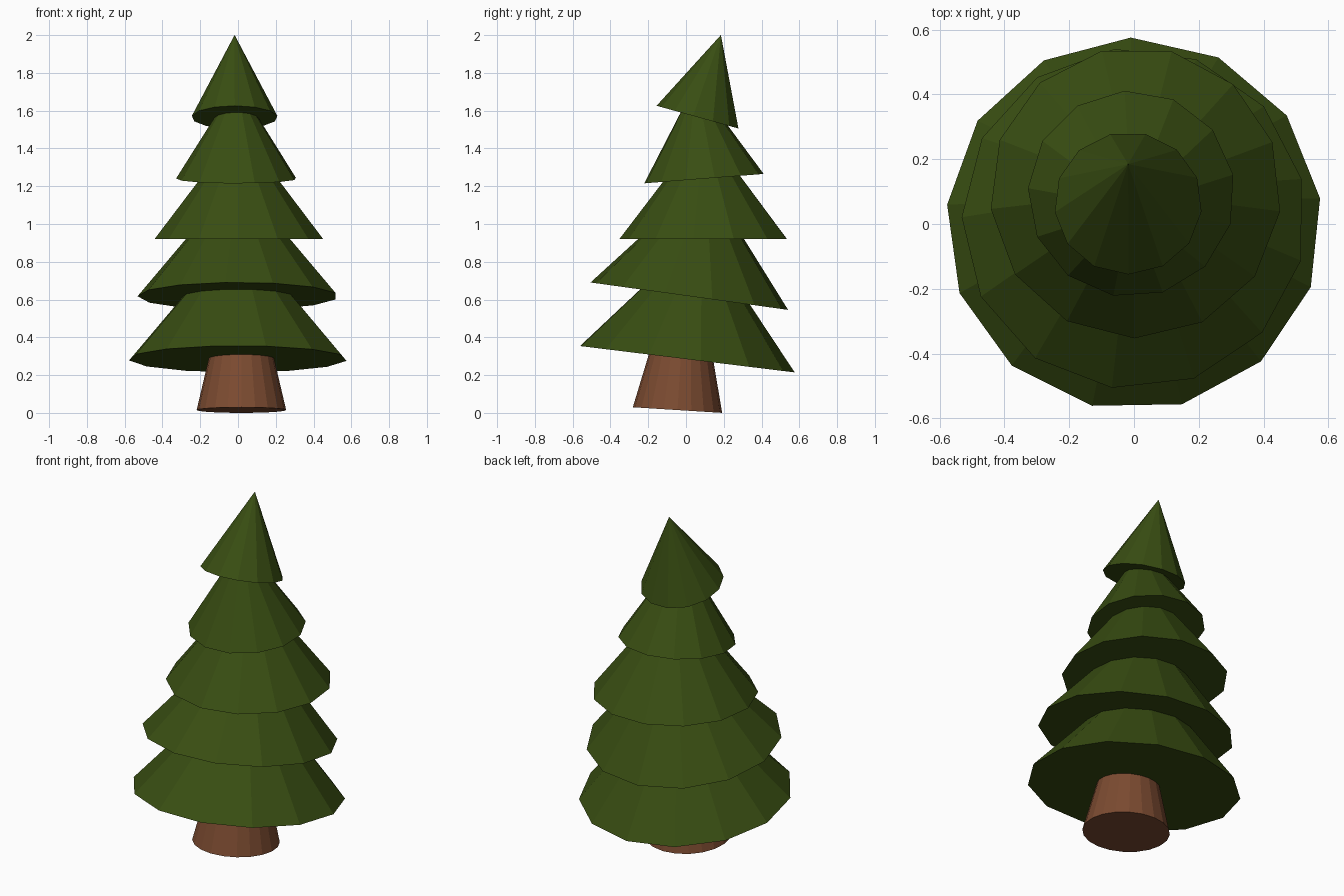
import bpy, bmesh
from math import radians, cos, sin, tau
from mathutils import Matrix, Vector

if "Cube" in bpy.data.objects:
    bpy.data.objects.remove(bpy.data.objects["Cube"])


def material(name, rgb):
    m = bpy.data.materials.new(name)
    m.diffuse_color = (*rgb, 1)
    m.use_nodes = True
    m.node_tree.nodes["Principled BSDF"].inputs["Base Color"].default_value = m.diffuse_color
    return m


def tilted_cone(name, sides, r_bottom, r_top, height, centre, tilt, phase, mat):
    """Closed cone or frustum, its base centred on 'centre', tipped about x."""
    bm = bmesh.new()

    def ring(r, z):
        angles = [radians(phase) + tau * i / sides for i in range(sides)]
        return [bm.verts.new((r * cos(a), r * sin(a), z)) for a in angles]

    low = ring(r_bottom, 0)
    bm.faces.new(low[::-1])
    if r_top:
        high = ring(r_top, height)
        bm.faces.new(high)
        for i in range(sides):
            j = (i + 1) % sides
            bm.faces.new((low[i], low[j], high[j], high[i]))
    else:
        tip = bm.verts.new((0, 0, height))
        for i in range(sides):
            bm.faces.new((low[i], low[(i + 1) % sides], tip))
    bm.transform(Matrix.Translation(Vector(centre)) @ Matrix.Rotation(radians(tilt), 4, 'X'))
    me = bpy.data.meshes.new(name)
    bm.to_mesh(me)
    bm.free()
    me.materials.append(mat)
    ob = bpy.data.objects.new(name, me)
    bpy.context.collection.objects.link(ob)
    return ob


green = material("needles", (0.04, 0.075, 0.006))
brown = material("bark", (0.2, 0.07, 0.03))

# Trunk, leaning slightly
tilted_cone("trunk", 20, 0.237, 0.143, 0.40, (0.018, -0.045, 0.015), -3.6, 0, brown)

# Foliage tiers from bottom to top: radius, height, base centre, tilt, spin
tiers = [
    (0.580, 0.680, (0.000, 0.000, 0.285), -7.0, 7.9),
    (0.532, 0.635, (0.000, 0.017, 0.618), -7.9, 13.4),
    (0.450, 0.590, (0.005, 0.097, 0.920), 0.0, 20.3),
    (0.320, 0.510, (-0.008, 0.093, 1.240), 4.5, 10.7),
    (0.228, 0.452, (-0.018, 0.064, 1.565), -15.5, -6.7),
]
for n, (r, h, c, tilt, spin) in enumerate(tiers, 1):
    tilted_cone(f"foliage_tier_{n}", 13, r, 0, h, c, tilt, spin, green)
